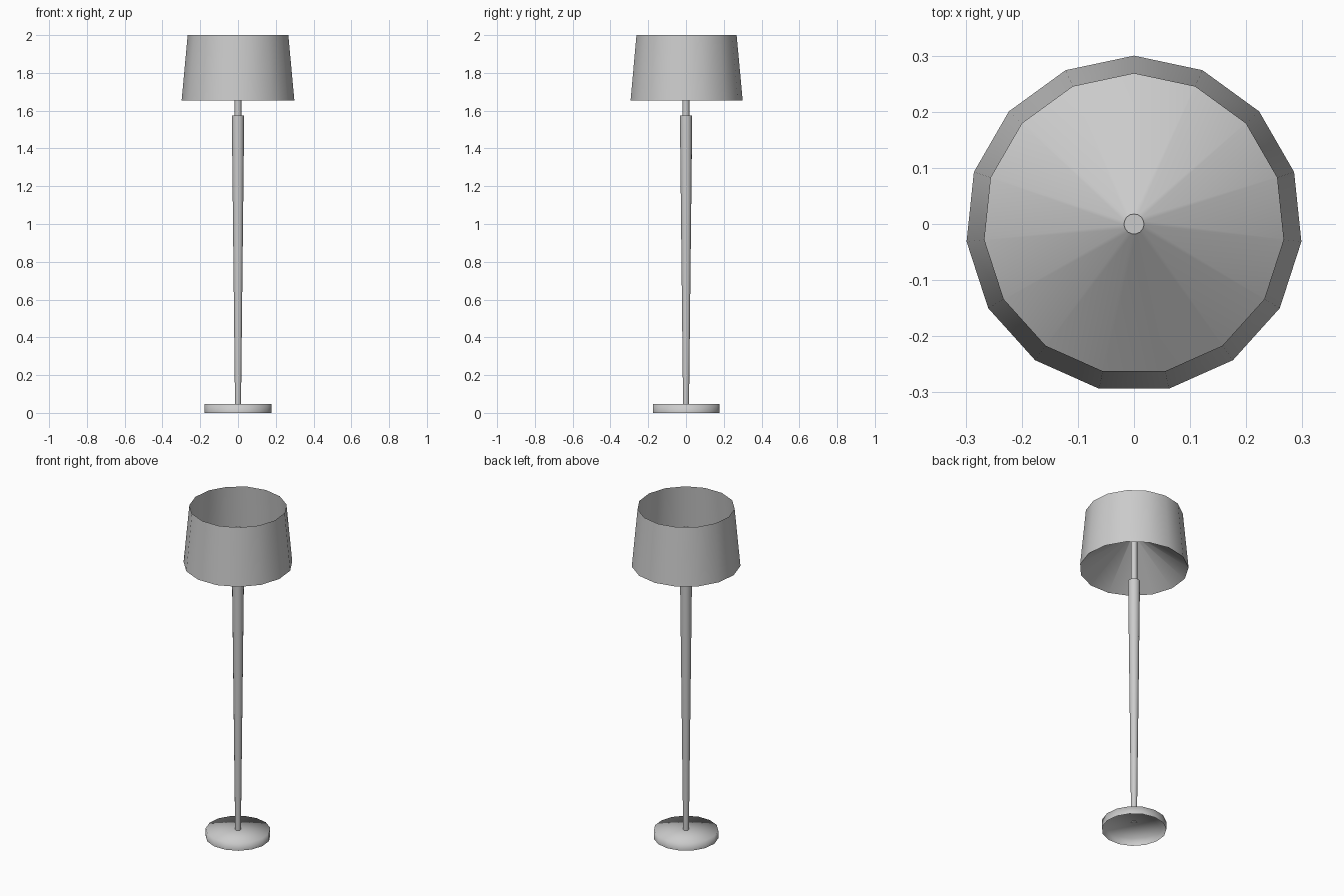
import bpy, bmesh, math

if "Cube" in bpy.data.objects:
    bpy.data.objects.remove(bpy.data.objects["Cube"])


def lathe(name, profile, sides, angle=40):
    """Spin (radius, z) points around z; radius 0 makes a single pole vertex."""
    bm = bmesh.new()
    rings = []
    for r, z in profile:
        if r == 0:
            rings.append([bm.verts.new((0, 0, z))])
            continue
        turns = [math.pi / 2 + 2 * math.pi * i / sides for i in range(sides)]
        rings.append([bm.verts.new((r * math.cos(t), r * math.sin(t), z)) for t in turns])
    for a, b in zip(rings, rings[1:]):
        for i in range(sides):
            j = (i + 1) % sides
            if len(a) == 1:
                bm.faces.new((a[0], b[j], b[i]))
            elif len(b) == 1:
                bm.faces.new((a[i], a[j], b[0]))
            else:
                bm.faces.new((a[i], a[j], b[j], b[i]))
    mesh = bpy.data.meshes.new(name)
    bm.to_mesh(mesh)
    bm.free()
    obj = bpy.data.objects.new(name, mesh)
    bpy.context.collection.objects.link(obj)
    bpy.ops.object.select_all(action='DESELECT')
    obj.select_set(True)
    bpy.context.view_layer.objects.active = obj
    bpy.ops.object.shade_smooth_by_angle(angle=math.radians(angle))
    return obj


# Foot: shallow disc, open underneath, softly shaded over the rim
lathe("base", [(0.178, 0), (0.178, 0.047), (0, 0.047)], 15, angle=100)

# Tapered pole, wider at the top
lathe("pole", [(0, 0.043), (0.016, 0.043), (0.033, 1.575), (0, 1.575)], 15)

# Thin stem that carries the shade
lathe("stem", [(0.018, 1.57), (0.018, 1.875), (0, 1.875)], 15)

# Thin open lampshade
lathe("shade", [(0.3, 1.655), (0.268, 2.0)], 15)

# Conical support from the shade's lower rim up to the stem
lathe("shade_support", [(0.3, 1.655), (0.018, 1.865)], 15)
